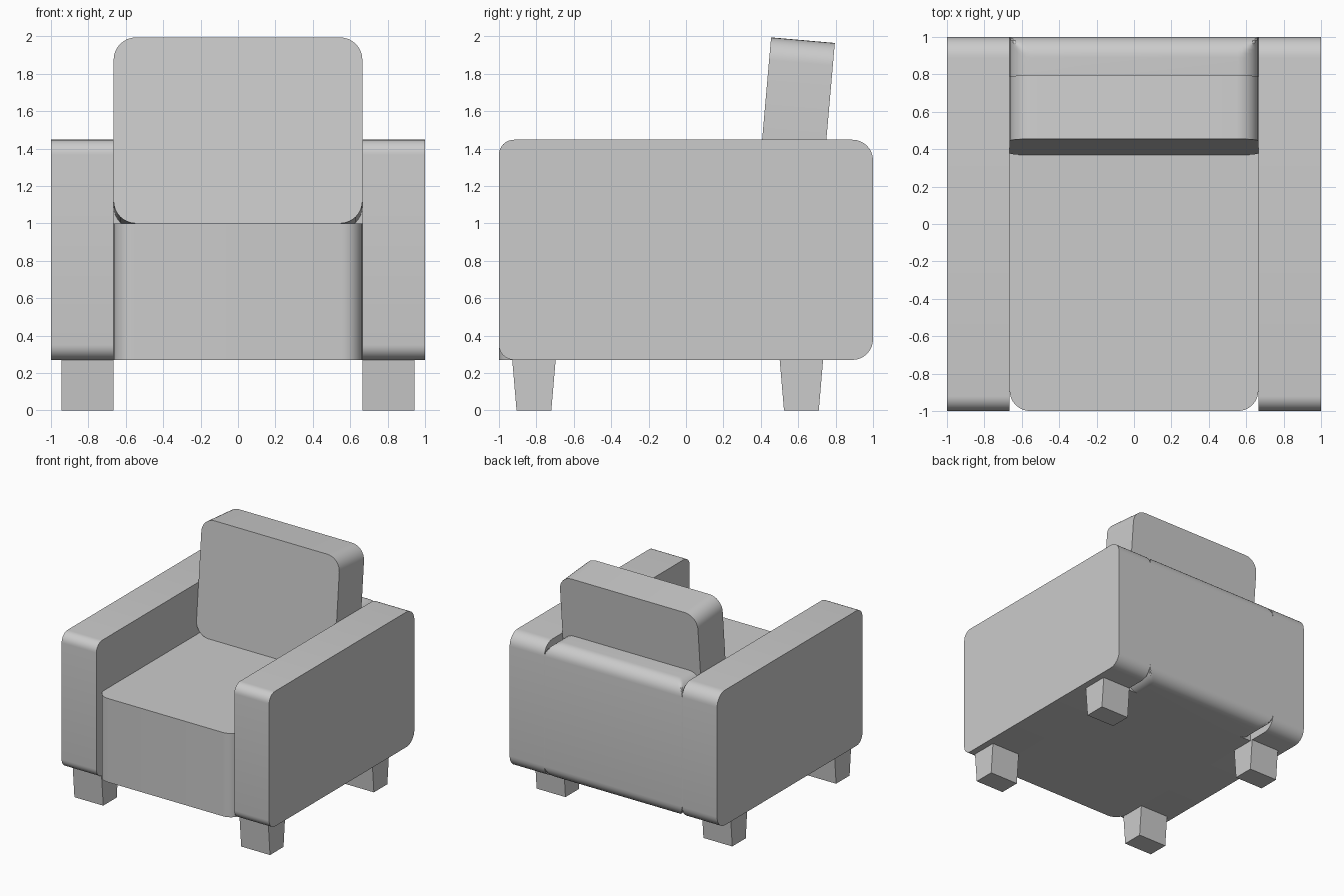
import bpy, bmesh, math

if "Cube" in bpy.data.objects:
    bpy.data.objects.remove(bpy.data.objects["Cube"])

SEG = 8


def rounded_rect(u0, v0, u1, v1, radii):
    """Outline with corner radii in order: low-left, low-right, top-right, top-left."""
    pts = []
    corners = [(u0, v0, 1, 1, 180), (u1, v0, -1, 1, 270), (u1, v1, -1, -1, 0), (u0, v1, 1, -1, 90)]
    for (u, v, su, sv, start), r in zip(corners, radii):
        if r == 0:
            pts.append((u, v))
            continue
        for i in range(SEG + 1):
            a = math.radians(start + 90 * i / SEG)
            pts.append((u + su * r + r * math.cos(a), v + sv * r + r * math.sin(a)))
    return pts


def loft(name, sections):
    """Closed solid skinned through a list of equal-length point rings."""
    bm = bmesh.new()
    rings = [[bm.verts.new(p) for p in s] for s in sections]
    n = len(rings[0])
    for a, b in zip(rings, rings[1:]):
        for i in range(n):
            j = (i + 1) % n
            bm.faces.new((a[i], a[j], b[j], b[i]))
    bm.faces.new(rings[0][::-1])
    bm.faces.new(rings[-1])
    bmesh.ops.recalc_face_normals(bm, faces=bm.faces)
    mesh = bpy.data.meshes.new(name)
    bm.to_mesh(mesh)
    bm.free()
    ob = bpy.data.objects.new(name, mesh)
    bpy.context.collection.objects.link(ob)
    bpy.ops.object.select_all(action='DESELECT')
    ob.select_set(True)
    bpy.context.view_layer.objects.active = ob
    bpy.ops.object.shade_smooth_by_angle(angle=math.radians(30))
    return ob


IN, BOTTOM, TOP = 0.665, 0.27, 1.447

# Arms: side profile extruded sideways
arm = rounded_rect(-1, BOTTOM, 1, TOP, (0.08, 0.11, 0.11, 0.08))
for side, s in (("left", -1), ("right", 1)):
    loft(side + "_arm", [[(s * x, y, z) for y, z in arm] for x in (IN, 1)])

# Seat base and seat cushion: plan outline with rounded front corners
plan = rounded_rect(-IN, -1, IN, 0.71, (0.11, 0.11, 0, 0))
for name, z0, z1 in (("seat_base", BOTTOM, 0.64), ("seat_cushion", 0.64, 1.0)):
    loft(name, [[(x, y, z) for x, y in plan] for z in (z0, z1)])

# Back panel: rounded front outline, clipped by the rounded rear edges
R = 0.11
panel = rounded_rect(-IN, BOTTOM, IN, TOP, (R,) * 4)
steps = [(0.71, 0.0)]
for i in range(SEG + 1):
    t = math.pi / 2 * i / SEG
    steps.append((1 - R + R * math.sin(t), R * (1 - math.cos(t))))
loft("back_panel", [[(x, y, min(max(z, BOTTOM + d), TOP - d)) for x, z in panel]
                    for y, d in steps])

# Back cushion: rounded slab leaning back
cushion = rounded_rect(-IN, 0, IN, 0.998, (0.12,) * 4)
back = loft("back_cushion", [[(x, y, z) for x, z in cushion] for y in (0, 0.342)])
back.location = (0, 0.368, 1.0)
back.rotation_euler.x = -math.radians(5)

# Legs: tapered front to back only
for side, s in (("left", -1), ("right", 1)):
    for end, y in (("front", -0.813), ("rear", 0.617)):
        rings = [[(s * x, y + d * h, z) for x, d in ((IN, -1), (0.943, -1), (0.943, 1), (IN, 1))]
                 for h, z in ((0.093, 0), (0.116, BOTTOM))]
        loft(f"{end}_{side}_leg", rings)
